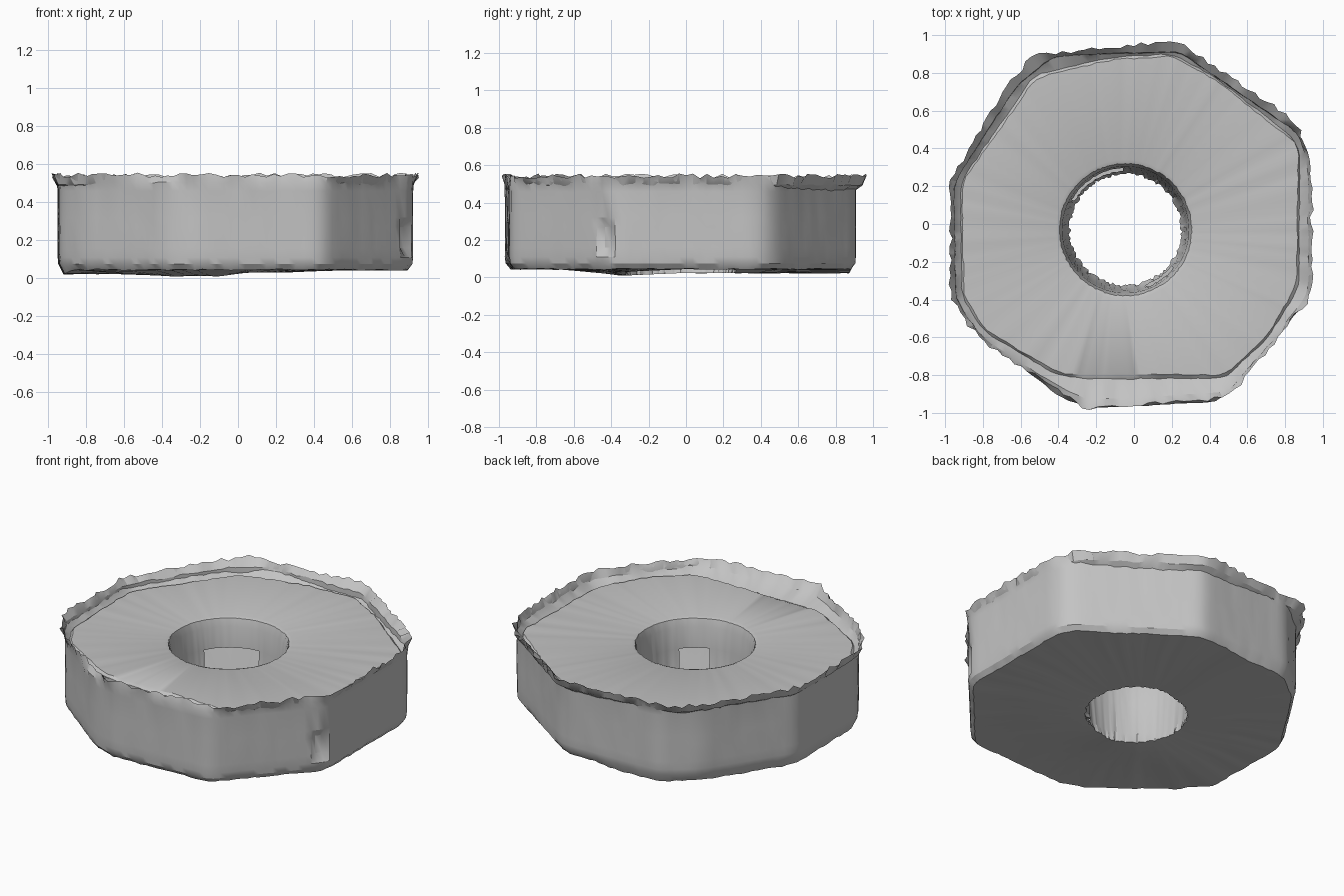
import bpy, bmesh, math, random
from mathutils import Vector

random.seed(4)
SEGMENTS = 160

if "Cube" in bpy.data.objects:
    bpy.data.objects.remove(bpy.data.objects["Cube"], do_unlink=True)

stone = bpy.data.materials.new("plain_grey")
stone.use_nodes = True
GREY = (0.55, 0.55, 0.55, 1)
stone.diffuse_color = GREY
bsdf = stone.node_tree.nodes["Principled BSDF"]
bsdf.inputs["Base Color"].default_value = GREY
bsdf.inputs["Roughness"].default_value = 0.8

# Uneven octagonal footprint, flared rim tip and top face, counter-clockwise
footprint = [Vector(p) for p in (
    (-0.38, -0.92), (-0.24, -0.97), (0.45, -0.94), (0.92, -0.4), (0.92, 0.38),
    (0.88, 0.47), (0.24, 0.91), (-0.42, 0.89), (-0.62, 0.73), (-0.95, 0.22),
    (-0.94, -0.4), (-0.82, -0.58))]
rim_tip = [Vector(p) for p in (
    (-0.26, -0.98), (0.5, -0.92), (0.94, -0.38), (0.94, 0.3), (0.86, 0.54),
    (0.42, 0.84), (0.24, 0.97), (-0.52, 0.9), (-0.64, 0.78), (-0.97, 0.24),
    (-0.97, -0.4), (-0.83, -0.6))]
top_face = [Vector(p) for p in (
    (-0.4, -0.79), (0.48, -0.8), (0.7, -0.6), (0.86, -0.33), (0.87, 0.42),
    (0.42, 0.77), (0.2, 0.89), (-0.12, 0.87), (-0.53, 0.77), (-0.62, 0.63),
    (-0.91, 0.22), (-0.9, -0.38), (-0.79, -0.56))]
angles = [math.tau * i / SEGMENTS for i in range(SEGMENTS)]


def cross(a, b):
    return a.x * b.y - a.y * b.x


def reach(polygon, angle):
    """Point where a ray from the centre meets the polygon."""
    ray = Vector((math.cos(angle), math.sin(angle)))
    for a, b in zip(polygon, polygon[1:] + polygon[:1]):
        if cross(a, ray) >= 0 and cross(ray, b) > 0:
            return ray * (cross(a, b - a) / cross(ray, b - a))


def trace(polygon):
    """Evenly spaced points on the polygon, with softened corners."""
    pts = [reach(polygon, a) for a in angles]
    return [(pts[i - 1] + pts[i] + pts[(i + 1) % SEGMENTS]) / 3
            for i in range(SEGMENTS)]


border, tip, plate = trace(footprint), trace(rim_tip), trace(top_face)


def rough(amount):
    return random.uniform(-amount, amount)


def clamp(value):
    return max(0, min(1, value))


def rim_ring(blend, z, radial=0.0, vertical=0.0):
    """Ring between the top face edge (0) and the rim tip (1)."""
    ring = []
    for inner, outer in zip(plate, tip):
        q = inner.lerp(outer, blend) * (1 + rough(radial))
        ring.append((q.x, q.y, z + rough(vertical)))
    return ring


def wall_ring(scale, z, radial=0.002, vertical=0.0, dent=0.0):
    """Scaled footprint, with an optional dent near one corner."""
    ring = []
    for p in border:
        near = clamp(1 - (p - Vector((0.89, -0.43))).length / 0.06)
        q = p * (scale - dent * near + rough(radial))
        ring.append((q.x, q.y, z + rough(vertical)))
    return ring


def bore_ring(radius, z, radial=0.0):
    ring = []
    for a in angles:
        r = radius + rough(radial)
        ring.append((-0.045 + r * math.cos(a), -0.03 + r * math.sin(a), z))
    return ring


def underside(ring, lip=0.0):
    """Lower the back right part of a ring, with a lip by the bore."""
    result = []
    for x, y, z in ring:
        low = clamp((0.05 - x) / 0.15) * clamp((y + 0.5) / 0.15)
        result.append((x, y, z - 0.02 * low - lip * clamp(-3 * y)))
    return result


# Closed cross-section: bore, top face, ragged rim, wall, underside
rings = [
    underside(bore_ring(0.295, 0.045, 0.008), 0.015),
    bore_ring(0.31, 0.08, 0.003),
    bore_ring(0.325, 0.29, 0.003),
    bore_ring(0.335, 0.42),
    bore_ring(0.35, 0.468, 0.003),
    bore_ring(0.37, 0.475),
    rim_ring(0, 0.475, 0.005, 0.004),
    rim_ring(0.15, 0.46, 0.004, 0.004),
    rim_ring(0.75, 0.495, 0.003, 0.005),
    rim_ring(1, 0.543, 0.013, 0.013),
    wall_ring(1.003, 0.505, 0.004, 0.006),
    wall_ring(1, 0.46),
    wall_ring(1, 0.32),
    wall_ring(1, 0.27, dent=0.05),
    wall_ring(1, 0.16, dent=0.05),
    wall_ring(1, 0.11),
    wall_ring(0.995, 0.075),
    underside(wall_ring(0.97, 0.045, 0.003, 0.004)),
    underside(wall_ring(0.7, 0.045, 0, 0.003)),
    underside(bore_ring(0.42, 0.045), 0.015),
]
BORE_GAP = 1  # band of the bore wall that is broken open


def broken(band, angle):
    degrees = math.degrees(angle)
    return band == BORE_GAP and (90 < degrees < 150 or 290 < degrees < 320)


bm = bmesh.new()
loops = [[bm.verts.new(co) for co in ring] for ring in rings]
for band, (lower, upper) in enumerate(zip(loops, loops[1:] + loops[:1])):
    for i, angle in enumerate(angles):
        j = (i + 1) % SEGMENTS
        if not broken(band, angle):
            bm.faces.new((lower[i], lower[j], upper[j], upper[i]))
bmesh.ops.recalc_face_normals(bm, faces=bm.faces)

mesh = bpy.data.meshes.new("octagonal_ring")
bm.to_mesh(mesh)
bm.free()
mesh.materials.append(stone)
body = bpy.data.objects.new("octagonal_ring", mesh)
bpy.context.collection.objects.link(body)

# Smooth faces with crisp edges
bpy.ops.object.select_all(action="DESELECT")
body.select_set(True)
bpy.context.view_layer.objects.active = body
bpy.ops.object.shade_smooth_by_angle(angle=math.radians(30))
